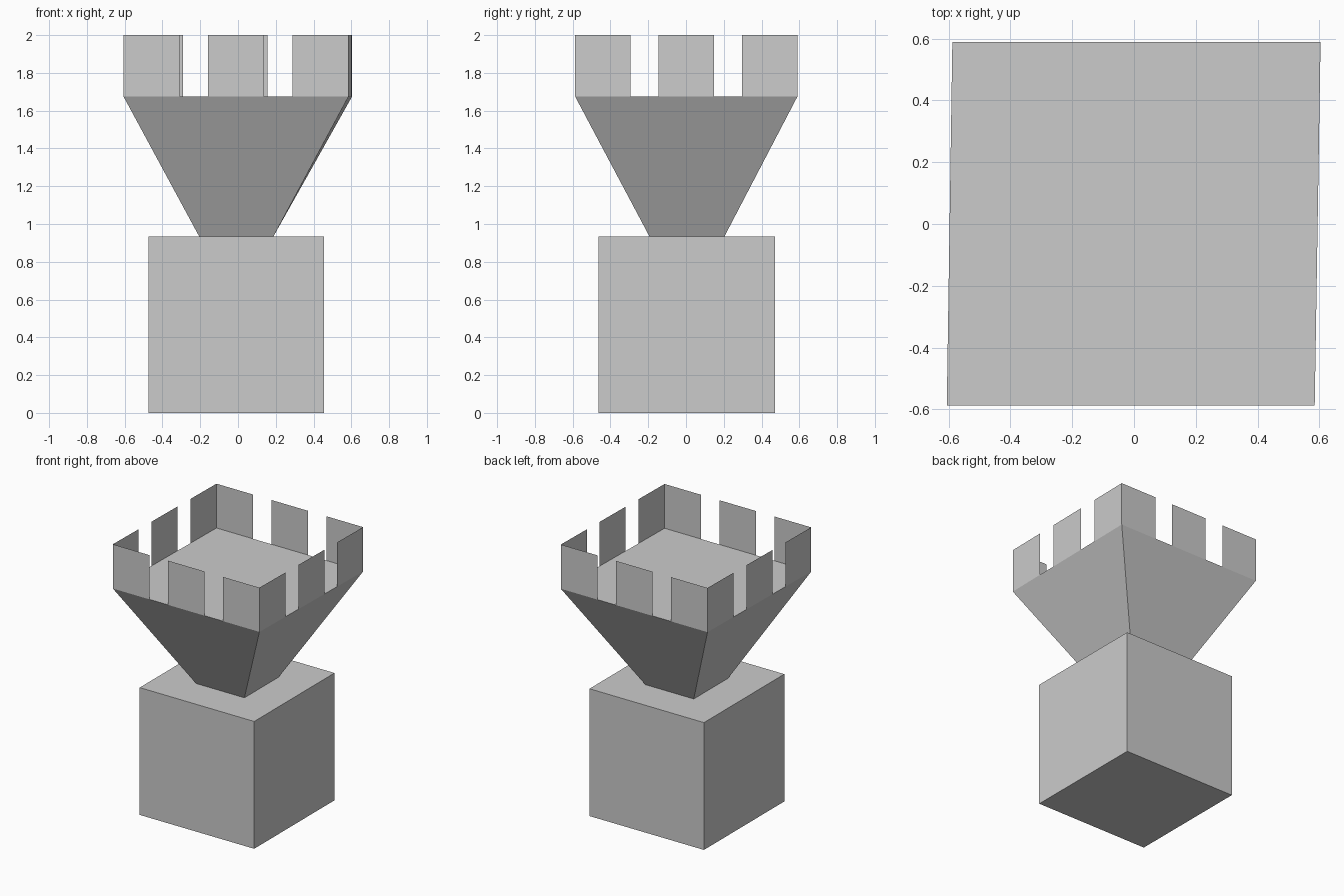
import bpy
import bmesh
from mathutils import Vector

if "Cube" in bpy.data.objects:
    bpy.data.objects.remove(bpy.data.objects["Cube"])

BASE_TOP, DECK, TOP = 0.935, 1.675, 2.0


def rect(x0, x1, y0, y1):
    return [(x0, y0), (x1, y0), (x1, y1), (x0, y1)]


def ring(bm, outline, z):
    return [bm.verts.new((x, y, z)) for x, y in outline]


def bridge(bm, low, high):
    for i in range(4):
        j = (i + 1) % 4
        bm.faces.new((low[i], low[j], high[j], high[i]))


def finish(bm, name):
    mesh = bpy.data.meshes.new(name)
    bm.to_mesh(mesh)
    bm.free()
    obj = bpy.data.objects.new(name, mesh)
    bpy.context.collection.objects.link(obj)
    return obj


base = rect(-0.475, 0.455, -0.462, 0.47)
neck = rect(-0.206, 0.188, -0.194, 0.204)
# The flared rim is slightly skewed
rim = [(-0.606, -0.587), (0.585, -0.587), (0.604, 0.59), (-0.588, 0.59)]

# Square base block
bm = bmesh.new()
low, high = ring(bm, base, 0), ring(bm, base, BASE_TOP)
bridge(bm, low, high)
bm.faces.new(low[::-1])
bm.faces.new(high)
finish(bm, "base_block")

# Flared tower head with a flat deck
bm = bmesh.new()
low, high = ring(bm, neck, BASE_TOP), ring(bm, rim, DECK)
bridge(bm, low, high)
bm.faces.new(high)
finish(bm, "flared_head")

# Thin sheet battlements: three per side, meeting at the corners
bm = bmesh.new()
for i in range(4):
    a, b = Vector(rim[i]), Vector(rim[(i + 1) % 4])
    for t0, t1 in ((0, 0.25), (0.375, 0.625), (0.75, 1)):
        p, q = a.lerp(b, t0), a.lerp(b, t1)
        bm.faces.new([bm.verts.new((v.x, v.y, z)) for v, z in
                      ((p, DECK), (q, DECK), (q, TOP), (p, TOP))])
bmesh.ops.remove_doubles(bm, verts=bm.verts, dist=0.0001)
finish(bm, "battlements")
